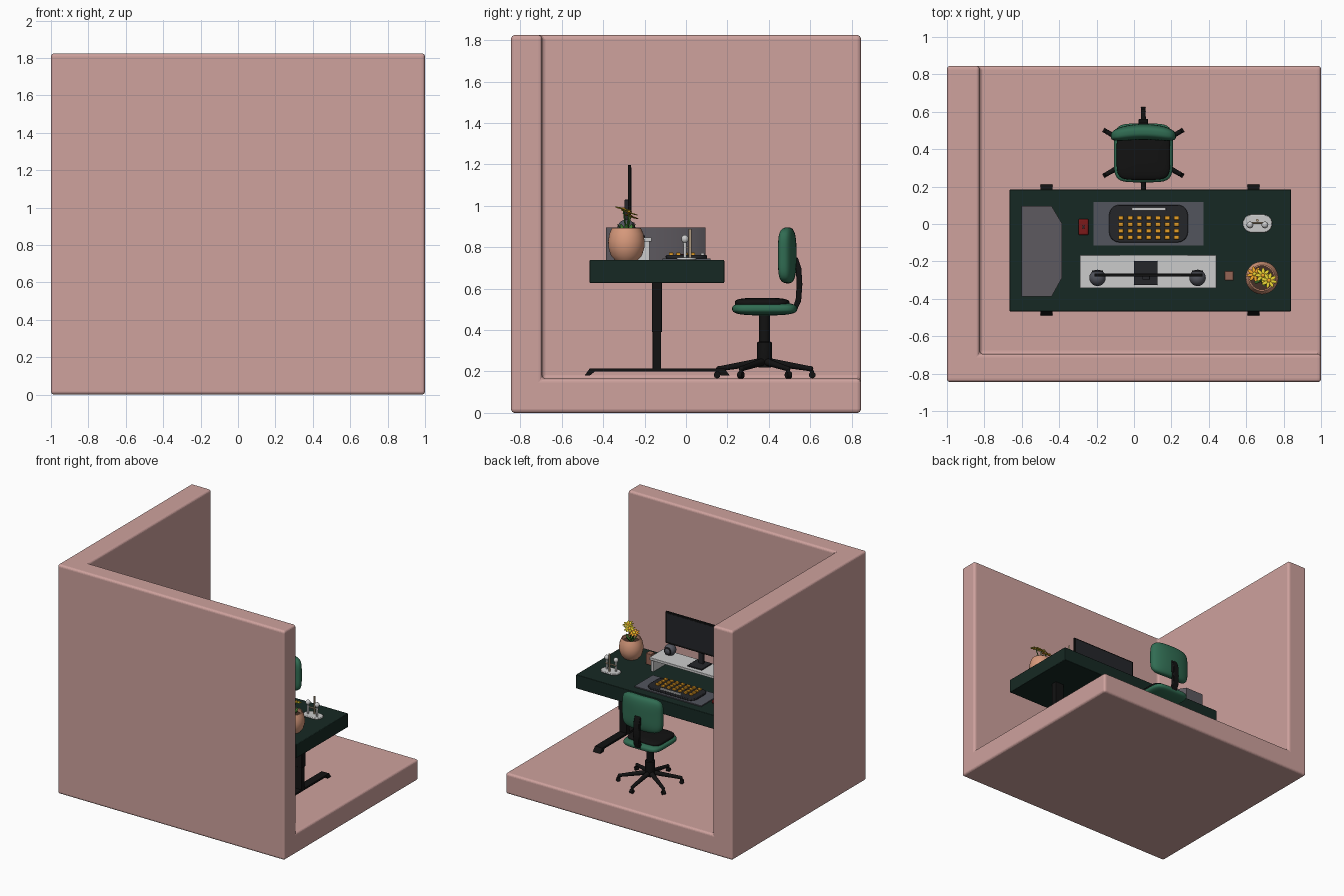
import bpy, bmesh, math
from mathutils import Vector, Matrix

if "Cube" in bpy.data.objects:
    bpy.data.objects.remove(bpy.data.objects["Cube"])

MATS = {}
COLORS = dict(
    pink=(0.62, 0.36, 0.34), desk=(0.008, 0.022, 0.017), black=(0.006, 0.006, 0.006),
    green=(0.03, 0.15, 0.085), dark=(0.018, 0.019, 0.023), slate=(0.085, 0.09, 0.11),
    white=(0.6, 0.6, 0.6), grey=(0.2, 0.2, 0.21), mauve=(0.11, 0.1, 0.115),
    yellow=(0.75, 0.6, 0.03), orange=(0.8, 0.35, 0.02), red=(0.2, 0.01, 0.01),
    peach=(0.68, 0.32, 0.2), brown=(0.3, 0.13, 0.09), leaf=(0.05, 0.2, 0.03),
    soil=(0.06, 0.03, 0.02), sand=(0.5, 0.38, 0.25))


def finish(bm, name, color, bevel=0, seg=2, smooth=True):
    bmesh.ops.recalc_face_normals(bm, faces=bm.faces)
    me = bpy.data.meshes.new(name)
    bm.to_mesh(me)
    bm.free()
    ob = bpy.data.objects.new(name, me)
    bpy.context.collection.objects.link(ob)
    if color not in MATS:
        MATS[color] = bpy.data.materials.new(color)
        MATS[color].diffuse_color = (*COLORS[color], 1)
    me.materials.append(MATS[color])
    if bevel:
        m = ob.modifiers.new("bevel", 'BEVEL')
        m.width, m.segments, m.limit_method = bevel, seg, 'ANGLE'
        m.angle_limit = math.radians(35)
    if smooth:
        bpy.ops.object.select_all(action='DESELECT')
        bpy.context.view_layer.objects.active = ob
        ob.select_set(True)
        bpy.ops.object.shade_smooth_by_angle(angle=math.radians(40))
    return ob


def add_box(bm, x, y, z):
    c = [(x[0] + x[1]) / 2, (y[0] + y[1]) / 2, (z[0] + z[1]) / 2]
    s = (x[1] - x[0], y[1] - y[0], z[1] - z[0])
    return bmesh.ops.create_cube(bm, size=1, matrix=Matrix.Translation(c) @ Matrix.Diagonal((*s, 1)))


def box(name, x, y, z, color, bevel=0, corner=0, seg=2):
    """Box from ranges; corner rounds the vertical edges first."""
    bm = bmesh.new()
    add_box(bm, x, y, z)
    if corner:
        ed = [e for e in bm.edges if abs(e.verts[0].co.z - e.verts[1].co.z) > 1e-4]
        bmesh.ops.bevel(bm, geom=ed, offset=corner, segments=7, profile=0.5, affect='EDGES')
    return finish(bm, name, color, bevel, seg, smooth=bool(bevel or corner))


def prism(name, pts, depth, color, bevel=0):
    """Extrude a closed 3D outline along a vector."""
    bm = bmesh.new()
    f = bm.faces.new([bm.verts.new(p) for p in pts])
    r = bmesh.ops.extrude_face_region(bm, geom=[f])
    bmesh.ops.translate(bm, vec=depth, verts=[v for v in r['geom'] if isinstance(v, bmesh.types.BMVert)])
    return finish(bm, name, color, bevel)


def lathe(name, profile, loc, color, n=32):
    bm = bmesh.new()
    vs = [bm.verts.new((r, 0, z)) for r, z in profile]
    ed = [bm.edges.new(p) for p in zip(vs, vs[1:])]
    bmesh.ops.spin(bm, geom=vs + ed, cent=(0, 0, 0), axis=(0, 0, 1), angle=math.tau, steps=n)
    bmesh.ops.remove_doubles(bm, verts=bm.verts, dist=1e-5)
    bmesh.ops.translate(bm, vec=loc, verts=bm.verts)
    return finish(bm, name, color)


def rod(name, a, b, r1, r2, color, n=16):
    a, b = Vector(a), Vector(b)
    d = b - a
    bm = bmesh.new()
    bmesh.ops.create_cone(bm, cap_ends=True, segments=n, radius1=r1, radius2=r2, depth=d.length,
                          matrix=Matrix.Translation((a + b) / 2) @ d.to_track_quat('Z', 'Y').to_matrix().to_4x4())
    return finish(bm, name, color)


def ball(name, loc, scale, color, rot=Matrix()):
    bm = bmesh.new()
    bmesh.ops.create_uvsphere(bm, u_segments=20, v_segments=12, radius=1,
                              matrix=Matrix.Translation(loc) @ rot @ Matrix.Diagonal((*scale, 1)))
    return finish(bm, name, color)


def pillow(name, loc, half, thin, color, bend=0):
    """Soft superellipsoid cushion; thin = index of the thin axis."""
    bm = bmesh.new()
    bmesh.ops.create_cube(bm, size=2)
    bmesh.ops.subdivide_edges(bm, edges=bm.edges, cuts=13, use_grid_fill=True)
    u, w = [i for i in range(3) if i != thin]
    for v in bm.verts:
        c = [abs(t) for t in v.co]
        n = ((c[u]**5 + c[w]**5)**0.6 + c[thin]**3)**(1 / 3)
        v.co = Vector([v.co[i] / n * half[i] for i in range(3)])
        v.co.y -= bend * (v.co.x / half[0])**2
        v.co += Vector(loc)
    return finish(bm, name, color)


# Room: floor and two walls carved from one block
room = box("room_shell", (-1, 1), (-0.845, 0.845), (0, 1.825), "pink")
cutter = box("room_cutter", (-0.825, 1.5), (-0.695, 1.5), (0.165, 2.5), "pink")
cutter.hide_render = True
cutter.hide_viewport = True
bo = room.modifiers.new("carve", 'BOOLEAN')
bo.operation, bo.object, bo.solver = 'DIFFERENCE', cutter, 'EXACT'
bv = room.modifiers.new("bevel", 'BEVEL')
bv.width, bv.segments = 0.018, 4

# Desk
box("desk_top", (-0.665, 0.84), (-0.467, 0.185), (0.628, 0.738), "desk", 0.004)
for side, x in (("left", -0.467), ("right", 0.64)):
    foot = [(-.49, .18), (-.465, .215), (.185, .215), (.212, .18), (.17, .18), (.155, .2), (-.44, .2), (-.465, .18)]
    prism(side + "_desk_foot", [(x - 0.032, y, z) for y, z in foot], (0.064, 0, 0), "black")
    box(side + "_leg_upper", (x - .038, x + .038), (-.165, -.116), (0.39, 0.63), "black", 0.003)
    box(side + "_leg_lower", (x - .032, x + .032), (-.161, -.12), (0.2, 0.4), "black", 0.003)

# Chair: seat, back and support
CX, CY = 0.05, 0.38
pillow("seat_cushion", (CX, CY, 0.503), (0.158, 0.157, 0.032), 2, "green")
pillow("seat_pad", (CX, 0.368, 0.532), (0.143, 0.132, 0.024), 2, "black")
pillow("chair_back", (CX, 0.492, 0.761), (0.174, 0.042, 0.135), 1, "green", bend=0.022)
arm = [(.515, .75), (.54, .75), (.557, .7), (.562, .62), (.556, .54), (.535, .495), (.4, .468),
       (.4, .482), (.515, .505), (.53, .55), (.535, .63), (.53, .69)]
prism("back_support", [(CX - 0.025, y, z) for y, z in arm], (0.05, 0, 0), "black", 0.004)
lathe("chair_column", [(0, .22), (.03, .22), (.036, .25), (.036, .34), (.027, .345), (.027, .475), (0, .475)],
      (CX, CY, 0), "black", 24)

# Chair: six-armed base with casters
for i in range(6):
    d = Vector((math.sin(i * math.pi / 3), math.cos(i * math.pi / 3), 0))
    o = Vector((CX, CY, 0))
    tip = o + d * 0.222 + Vector((0, 0, 0.213))
    rod(f"base_arm_{i}", o + Vector((0, 0, 0.25)), tip, 0.019, 0.012, "black")
    ball(f"base_knuckle_{i}", tip, (0.013, 0.013, 0.013), "black")
    rod(f"caster_fork_{i}", tip, tip + d * 0.01 - Vector((0, 0, 0.025)), 0.01, 0.01, "black")
    s = d.cross(Vector((0, 0, 1))) * 0.012
    c = tip + d * 0.008 - Vector((0, 0, 0.03))
    rod(f"caster_wheel_{i}", c - s, c + s, 0.016, 0.016, "black")

# Desk mat, keyboard and mouse
box("desk_mat", (-0.216, 0.372), (-0.114, 0.118), (0.738, 0.746), "slate")
box("keyboard_body", (-0.133, 0.288), (-0.098, 0.102), (0.746, 0.762), "dark", 0.004, corner=0.055)
bm = bmesh.new()
for i in range(7):
    for j in range(4):
        x, y = -0.07 + i * 0.0495, -0.072 + j * 0.035
        add_box(bm, (x - .014, x + .014), (y - .011, y + .011), (0.76, 0.774))
finish(bm, "keys", "orange", 0.003)
box("space_bar", (-0.013, 0.17), (0.071, 0.089), (0.76, 0.773), "white", 0.003)
box("mouse", (-0.298, -0.243), (-0.06, 0.028), (0.738, 0.764), "red", 0.01, seg=3)
box("mouse_wheel", (-0.276, -0.264), (-0.025, -0.007), (0.755, 0.768), "dark", 0.003)

# Monitor riser
box("riser_top", (-0.29, 0.44), (-0.343, -0.166), (0.828, 0.848), "white", 0.002)
for side, x in (("left", -0.28), ("right", 0.41)):
    box(side + "_riser_leg", (x, x + 0.02), (-0.333, -0.176), (0.738, 0.829), "white")

# Monitor
box("monitor_base", (0, 0.126), (-0.326, -0.198), (0.848, 0.858), "dark", 0.002)
box("monitor_neck", (0.045, 0.085), (-0.298, -0.278), (0.855, 1.03), "dark", 0.003)
box("monitor_body", (-0.212, 0.366), (-0.281, -0.265), (0.945, 1.197), "black", 0.003)
box("monitor_screen", (-0.2, 0.354), (-0.266, -0.2635), (0.96, 1.185), "dark")

# Round speakers with a flat disc facing the chair
for side, x in (("left", -0.195), ("right", 0.34)):
    ball(side + "_speaker", (x, -0.288, 0.89), (0.044, 0.044, 0.044), "slate")
    rod(side + "_speaker_face", (x, -0.27, 0.89), (x, -0.249, 0.89), 0.032, 0.029, "dark", 24)

# Paper box with clipped corners
hexa = [(-.602, -.387), (-.44, -.387), (-.386, -.29), (-.386, .005), (-.44, .095), (-.602, .095)]
prism("paper_box", [(x, y, 0.738) for x, y in hexa], (0, 0, 0.158), "mauve")

# Small brown holder
box("small_holder", (0.485, 0.532), (-0.302, -0.252), (0.738, 0.825), "brown", 0.003)

# Flower pot
P = Vector((0.684, -0.288, 0))
lathe("flower_pot", [(0, .738), (.055, .738), (.075, .76), (.087, .80), (.088, .83), (.082, .865), (.07, .893),
                     (.063, .893), (.07, .865), (.07, .855), (0, .855)], P, "peach", 40)
lathe("pot_soil", [(0, .862), (.068, .862)], P, "soil")

# Flowers: stem, petals and centre
for k, (x, y, z, col) in enumerate([(.645, -.268, .95, "orange"), (.722, -.302, .985, "yellow"), (.69, -.275, .968, "yellow")]):
    c = Vector((x, y, z))
    base = P + Vector((0, 0, 0.86))
    rod(f"flower_stem_{k}", base, c, 0.004, 0.004, "leaf", 8)
    lean = (Vector((0, 0.35, 1)) + (c - base) * Vector((1, 0, 0)).length * 2).normalized()
    tilt = lean.to_track_quat('Z', 'Y').to_matrix().to_4x4()
    for i in range(8):
        r = tilt @ Matrix.Rotation(i * math.tau / 8, 4, 'Z')
        ball(f"petal_{k}_{i}", c + r @ Vector((0.025, 0, 0)), (0.018, 0.009, 0.003), col, r)
    ball(f"flower_centre_{k}", c, (0.011, 0.011, 0.007), "orange" if col == "yellow" else "yellow", tilt)
for i in range(5):
    a = i * math.tau / 5
    r = Matrix.Rotation(a, 4, 'Z') @ Matrix.Rotation(-0.9, 4, 'Y')
    ball(f"leaf_{i}", P + Vector((.025 * math.cos(a), .025 * math.sin(a), .885)), (.035, .011, .003), "leaf", r)

# Earpiece stand: oval tray, post and two hanging buds
box("stand_tray", (0.583, 0.738), (-0.045, 0.05), (0.738, 0.75), "white", 0.004, corner=0.045)
rod("stand_post", (0.66, 0.02, 0.745), (0.66, 0.02, 0.888), 0.007, 0.007, "sand")
rod("stand_bar", (0.615, 0.005, 0.8), (0.705, 0.005, 0.8), 0.005, 0.005, "sand")
for side, x in (("left", 0.62), ("right", 0.7)):
    rod(side + "_bud_stem", (x, -0.005, 0.748), (x, -0.005, 0.835), 0.007, 0.009, "white")
    ball(side + "_bud", (x, -0.005, 0.84), (0.018, 0.018, 0.02), "white")

for m in bpy.data.materials:
    if m.users and not m.is_grease_pencil:
        m.use_nodes = True
        m.node_tree.nodes["Principled BSDF"].inputs["Base Color"].default_value = m.diffuse_color
